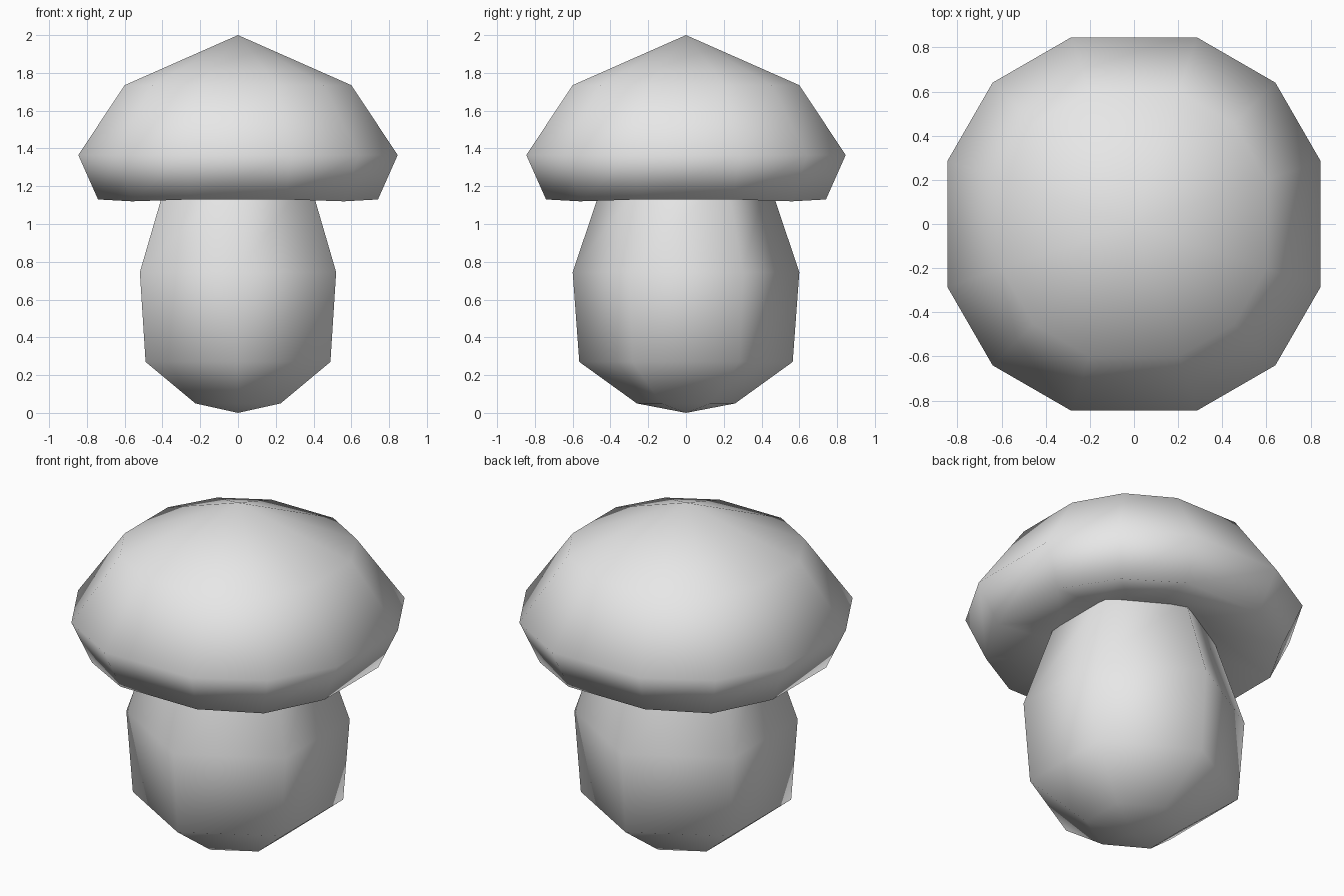
import bpy
import bmesh
from math import sin, cos, radians

default = bpy.data.objects.get("Cube")
if default:
    bpy.data.objects.remove(default, do_unlink=True)

grey = bpy.data.materials.new("light_grey")
grey.use_nodes = True
grey.diffuse_color = (0.8, 0.8, 0.8, 1)
grey.node_tree.nodes["Principled BSDF"].inputs["Base Color"].default_value = (0.8, 0.8, 0.8, 1)


def lathe(name, directions, profile):
    """Sweep a (radius, height) profile through unit directions; radius 0 makes a fan tip."""
    bm = bmesh.new()
    rings = []
    for r, z in profile:
        if r == 0:
            rings.append([bm.verts.new((0, 0, z))])
        else:
            rings.append([bm.verts.new((x * r, y * r, z)) for x, y in directions])
    n = len(directions)
    for low, high in zip(rings, rings[1:]):
        for i in range(n):
            j = (i + 1) % n
            if len(low) == 1:
                bm.faces.new((low[0], high[j], high[i]))
            elif len(high) == 1:
                bm.faces.new((low[i], low[j], high[0]))
            else:
                bm.faces.new((low[i], low[j], high[j], high[i]))
    bmesh.ops.recalc_face_normals(bm, faces=bm.faces)
    for f in bm.faces:
        f.smooth = True
    mesh = bpy.data.meshes.new(name)
    bm.to_mesh(mesh)
    bm.free()
    mesh.materials.append(grey)
    obj = bpy.data.objects.new(name, mesh)
    bpy.context.collection.objects.link(obj)
    return obj


# Stem: six-sided bulb with corners on the y axis, running up into the cap
hexagon = [(sin(radians(60 * i)), -cos(radians(60 * i))) for i in range(6)]
stem = lathe("stem", hexagon,
             [(0, 0), (0.26, 0.05), (0.565, 0.27), (0.6, 0.745), (0.43, 1.25)])

# Cap: twelve-sided dome, three corners per quarter, with a hollow underside
dozen = []
for quarter in range(4):
    for angle, r in ((18.6, 1), (45, 1.015), (71.4, 1)):
        a = radians(angle + 90 * quarter)
        dozen.append((r * cos(a), r * sin(a)))
cap = lathe("cap", dozen,
            [(0, 1.22), (0.42, 1.215), (0.782, 1.13), (0.892, 1.365), (0.633, 1.735), (0, 2)])

# Rim corners on the diagonals dip slightly
for v in cap.data.vertices:
    if abs(v.co.z - 1.13) < 0.001 and abs(abs(v.co.x) - abs(v.co.y)) < 0.01:
        v.co.z = 1.12
